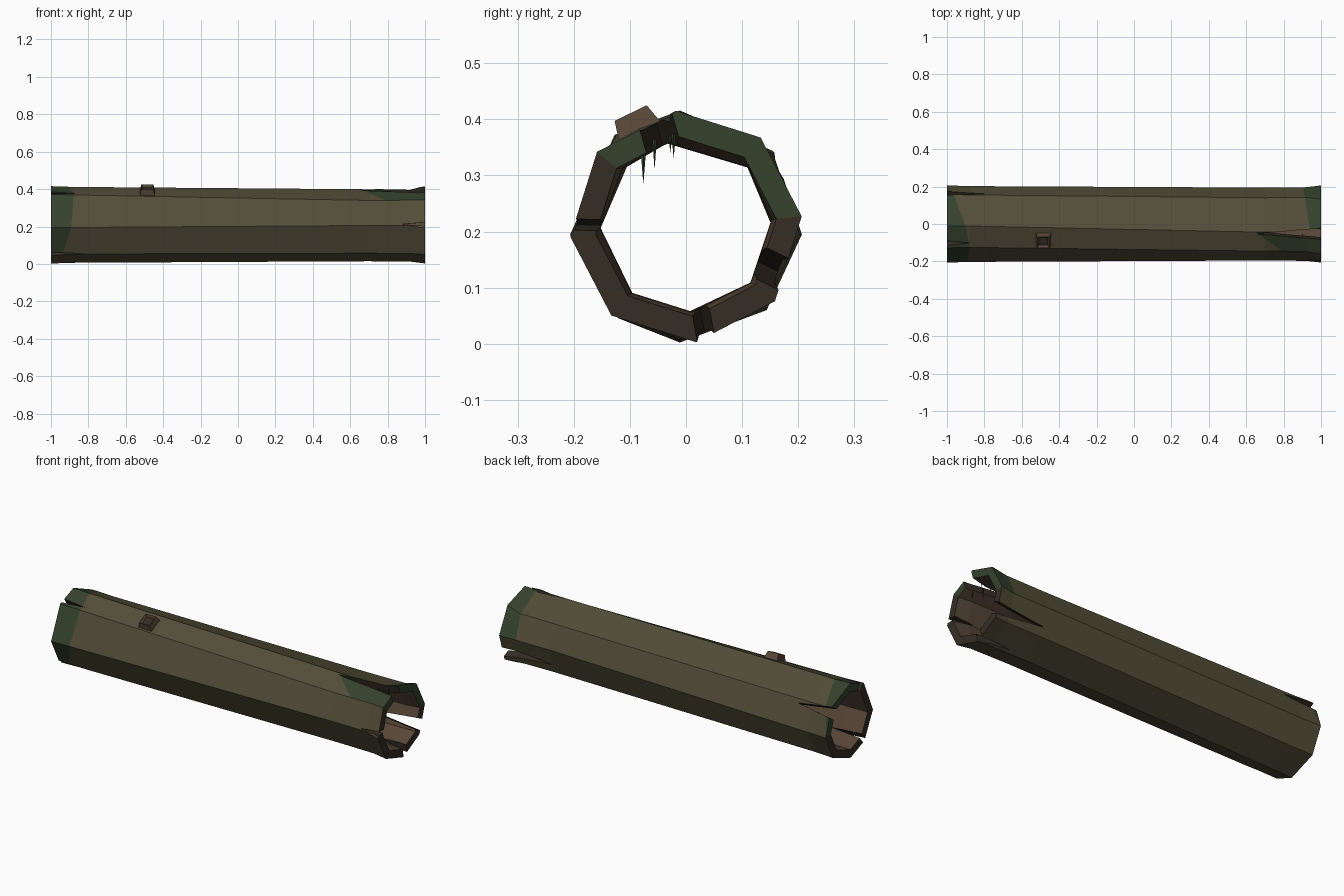
import bpy, bmesh
from math import cos, sin, radians, atan2, degrees
from mathutils import Vector, Matrix

if "Cube" in bpy.data.objects:
    bpy.data.objects.remove(bpy.data.objects["Cube"])

CZ = 0.209      # height of the log axis


def mat(name, r, g, b):
    m = bpy.data.materials.new(name)
    m.diffuse_color = (r, g, b, 1)
    m.use_nodes = True
    m.node_tree.nodes["Principled BSDF"].inputs["Base Color"].default_value = m.diffuse_color
    return m


BARK, INNER, DARK, MOSS = range(4)
MATS = [mat("bark", 0.088, 0.075, 0.040), mat("inner_wood", 0.095, 0.062, 0.038),
        mat("dark_wood", 0.035, 0.027, 0.018), mat("moss", 0.035, 0.055, 0.026)]


def finish(bm, name):
    bmesh.ops.recalc_face_normals(bm, faces=bm.faces)
    me = bpy.data.meshes.new(name)
    bm.to_mesh(me)
    bm.free()
    for m in MATS:
        me.materials.append(m)
    ob = bpy.data.objects.new(name, me)
    bpy.context.collection.objects.link(ob)
    return ob


def polar(x, deg, r):
    return Vector((x, r * cos(radians(deg)), CZ + r * sin(radians(deg))))


# Hollow eight-sided trunk: (x, radius, corner angles), slightly twisted and flared
LEFT = [-4, 40, 93, 128, 184, 230, 267, 314]
RIGHT = [4, 44, 103, 138, 181, 231, 274, 319]
END = [5 + 45 * k for k in range(8)]
STATIONS = [(-1, 0.207, LEFT), (-0.88, 0.203, LEFT), (0.7, 0.195, RIGHT),
            (0.92, 0.197, RIGHT), (1, 0.207, END)]

bm = bmesh.new()
outer = [[bm.verts.new(polar(x, a, r)) for a in angs] for x, r, angs in STATIONS]
inner = [[bm.verts.new(polar(x, a, r * 0.78)) for a in angs] for x, r, angs in STATIONS]
skin, top_front = [], []
for i in range(8):
    j = (i + 1) % 8
    for s in range(len(STATIONS) - 1):
        f = bm.faces.new((outer[s][i], outer[s][j], outer[s + 1][j], outer[s + 1][i]))
        skin.append(f)
        if i == 2:
            top_front.append(f)
        g = bm.faces.new((inner[s][i], inner[s + 1][i], inner[s + 1][j], inner[s][j]))
        g.material_index = INNER
    for s in (0, -1):
        f = bm.faces.new((outer[s][i], outer[s][j], inner[s][j], inner[s][i]))
        f.material_index = MOSS if i < 3 else DARK

# Moss patches: split the bark along slanted planes, then colour beyond them
PL_LEFT = (Vector((1, 0.28, -0.2)), -0.987)
PL_BACK = (Vector((1, 0.15, 0)), 0.935)
PL_TOP = (Vector((1, 1.43, 0)), 0.586)


def split(faces, plane):
    n, d = plane
    geom = set(faces)
    for f in faces:
        geom.update(f.edges)
        geom.update(f.verts)
    bmesh.ops.bisect_plane(bm, geom=list(geom), plane_co=n * (d / n.length_squared),
                           plane_no=n.normalized(), dist=1e-5)


def bark_faces():
    return [f for f in bm.faces if f.material_index == BARK]


def face_angle(f):
    c = f.calc_center_median()
    return degrees(atan2(c.z - CZ, c.y))


split(top_front, PL_TOP)
split([f for f in bark_faces() if f.calc_center_median().x < -0.8], PL_LEFT)
split([f for f in bark_faces()
       if f.calc_center_median().x > 0.7 and -10 < face_angle(f) < 98], PL_BACK)
for f in bark_faces():
    c, a = f.calc_center_median(), face_angle(f)
    if PL_LEFT[0].dot(c) < PL_LEFT[1] and c.z > 0.06 and (a > 20 or a < -90):
        f.material_index = MOSS
    elif -10 < a < 98 and PL_BACK[0].dot(c) > PL_BACK[1]:
        f.material_index = MOSS
    elif 98 < a < 136 and c.x > 0.5 and PL_TOP[0].dot(c) > PL_TOP[1]:
        f.material_index = MOSS
log = finish(bm, "hollow_log")

# Wedge-shaped cracks in both ends: (end, angle, half width, length)
CRACKS = [(1, 106, 0.036, 0.35), (1, 179, 0.014, 0.12), (1, -26, 0.034, 0.30),
          (1, -80, 0.020, 0.20), (-1, 34, 0.034, 0.20), (-1, 121, 0.018, 0.13),
          (-1, -130, 0.016, 0.18)]
bm = bmesh.new()
for end, ang, w, length in CRACKS:
    out = polar(0, ang, 1) - Vector((0, 0, CZ))
    side = Vector((end, 0, 0)).cross(out)
    rings = []
    for r in (0.10, 0.28):
        tip = polar(end * (1 - length), ang, r)
        mouth = polar(end * 1.05, ang, r)
        rings.append([bm.verts.new(p) for p in (tip, mouth + side * w, mouth - side * w)])
    a, b = rings
    bm.faces.new(a)
    bm.faces.new(b[::-1])
    for k in range(3):
        m = (k + 1) % 3
        bm.faces.new((a[k], a[m], b[m], b[k]))
for f in bm.faces:
    f.material_index = DARK
cutter = finish(bm, "crack_cutter")
cutter.hide_render = True
mod = log.modifiers.new("cracks", 'BOOLEAN')
mod.operation = 'DIFFERENCE'
mod.solver = 'EXACT'
mod.object = cutter
bpy.context.view_layer.objects.active = log
bpy.ops.object.modifier_apply(modifier=mod.name)
bpy.data.objects.remove(cutter)

# Branch stub: tapered square knot with a sunken top
bm = bmesh.new()
bmesh.ops.create_cone(bm, cap_ends=True, segments=4, radius1=0.066, radius2=0.045, depth=0.06,
                      matrix=Matrix.Rotation(radians(45), 4, 'Z'))
for f in bm.faces:
    f.material_index = INNER
top = max(bm.faces, key=lambda f: f.calc_center_median().z)
bmesh.ops.inset_individual(bm, faces=[top], thickness=0.012)
top.material_index = DARK
bmesh.ops.translate(bm, vec=(0, 0, -0.015), verts=top.verts)
bmesh.ops.transform(bm, verts=bm.verts, matrix=Matrix.Translation(polar(-0.485, 116, 0.195))
                    @ Matrix.Rotation(radians(26), 4, 'X'))
finish(bm, "branch_stub")

# Thin splinters hanging inside the open end
bm = bmesh.new()
for x, y, z0, z1, r in ((0.95, -0.076, 0.36, 0.284, 0.006), (0.90, -0.056, 0.365, 0.31, 0.004),
                        (0.94, -0.022, 0.375, 0.33, 0.004), (0.88, -0.028, 0.37, 0.34, 0.003)):
    bmesh.ops.create_cone(bm, cap_ends=True, segments=4, radius1=0, radius2=r, depth=z0 - z1,
                          matrix=Matrix.Translation((x, y, (z0 + z1) / 2)))
for f in bm.faces:
    f.material_index = MOSS
finish(bm, "hanging_splinters")
